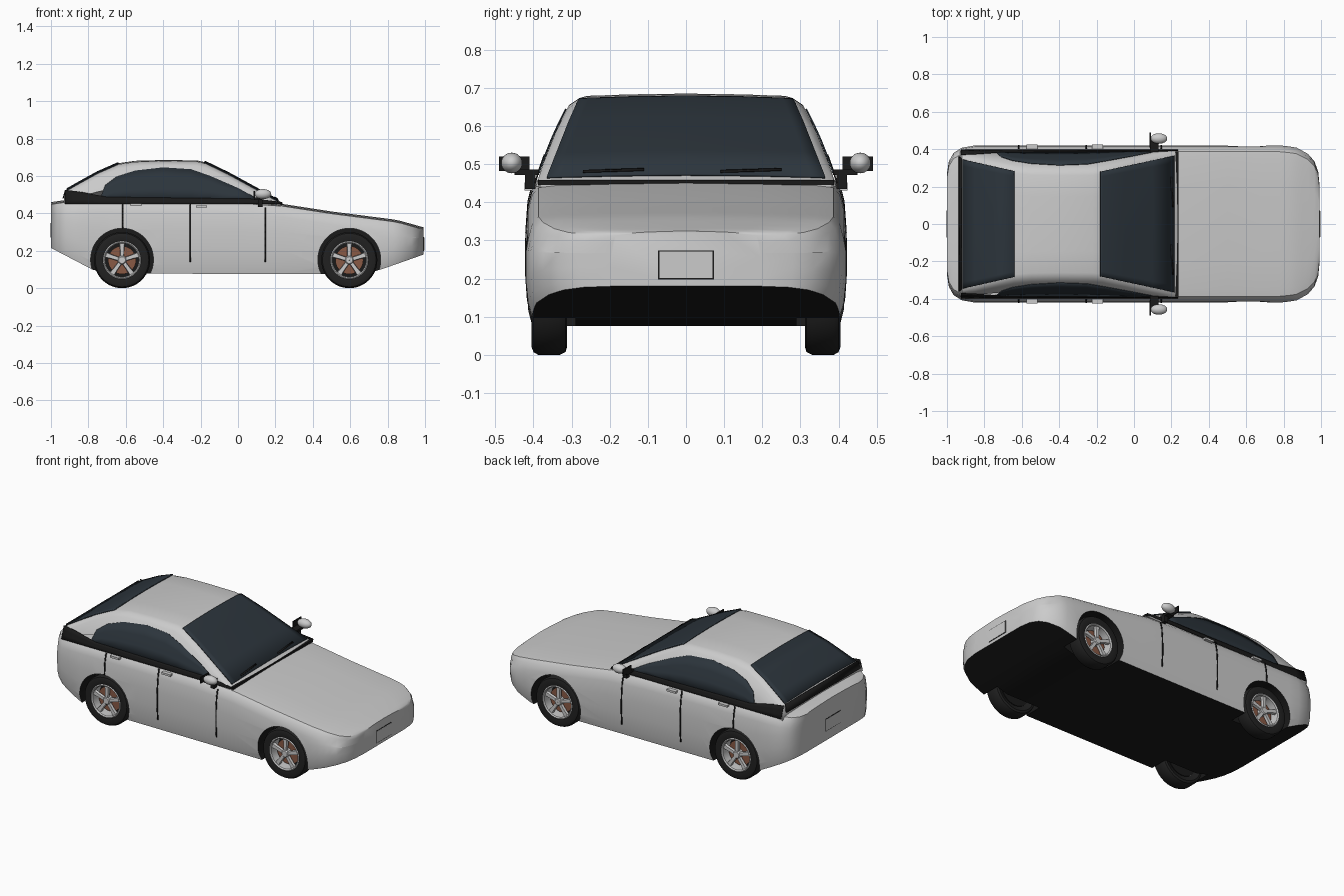
import bpy, bmesh, math
from mathutils import Matrix, Vector

if "Cube" in bpy.data.objects:
    bpy.data.objects.remove(bpy.data.objects["Cube"])


def material(name, rgb):
    m = bpy.data.materials.new(name)
    m.diffuse_color = (*rgb, 1)
    m.use_nodes = True
    m.node_tree.nodes["Principled BSDF"].inputs["Base Color"].default_value = m.diffuse_color
    return m


PAINT = material("paint", (0.6, 0.6, 0.6))
BLACK = material("black_trim", (0.01, 0.01, 0.01))
GLASS = material("dark_glass", (0.025, 0.035, 0.045))
RUBBER = material("rubber", (0.015, 0.015, 0.015))
BRAKE = material("brake_disc", (0.25, 0.1, 0.06))


def finish(name, bm, mats, mirror=False):
    bmesh.ops.recalc_face_normals(bm, faces=bm.faces)
    me = bpy.data.meshes.new(name)
    bm.to_mesh(me)
    bm.free()
    for m in mats:
        me.materials.append(m)
    ob = bpy.data.objects.new(name, me)
    bpy.context.collection.objects.link(ob)
    if mirror:
        mod = ob.modifiers.new("mirror", "MIRROR")
        mod.use_axis = (False, True, False)
    return ob


def skin(name, rows, mats, closed=False, loop=False, mirror=False, thick=0):
    """Quads between rows of points; closed = each row is a ring, loop = last row joins first."""
    bm = bmesh.new()
    vs = [[bm.verts.new(p) for p in r] for r in rows]
    n = len(rows[0])
    pairs = list(zip(vs, vs[1:])) + ([(vs[-1], vs[0])] if loop else [])
    for a, b in pairs:
        for i in range(n if closed else n - 1):
            j = (i + 1) % n
            bm.faces.new((a[i], a[j], b[j], b[i]))
    if closed and not loop:
        bm.faces.new(vs[0])
        bm.faces.new(vs[-1])
    ob = finish(name, bm, mats, mirror)
    if thick:
        mod = ob.modifiers.new("thickness", "SOLIDIFY")
        mod.thickness, mod.offset = thick, 0
    return ob


def box(name, lo, hi, mat, mirror=False):
    bm = bmesh.new()
    lo, hi = Vector(lo), Vector(hi)
    bmesh.ops.create_cube(bm, size=1, matrix=Matrix.Translation((lo + hi) / 2) @ Matrix.Diagonal((*(hi - lo), 1)))
    return finish(name, bm, [mat], mirror)


def lathe(name, profile, cx, mat, seg=40):
    """Revolve a closed (radius, y) profile about a wheel axle, mirrored to both sides."""
    rows = []
    for k in range(seg):
        a = 2 * math.pi * k / seg
        rows.append([(cx + r * math.cos(a), y, 0.15 + r * math.sin(a)) for r, y in profile])
    return skin(name, rows, [mat], closed=True, loop=True, mirror=True)


def lerp(table, x):
    for a, b in zip(table, table[1:]):
        if x <= b[0]:
            t = max(0, (x - a[0]) / (b[0] - a[0]))
            return a[1] + t * (b[1] - a[1])
    return table[-1][1]


def ring(x, half):
    return [(x, y, z) for y, z in half] + [(x, -y, z) for y, z in half[-2:0:-1]]


# Lower body: lofted sections along the length
width = [(-1, .27), (-.99, .335), (-.965, .38), (-.92, .408), (-.85, .42), (.8, .42), (.87, .408),
         (.93, .375), (.965, .335), (.985, .28), (.993, .2)]
top = [(-1, .46), (-.9, .474), (-.6, .474), (0, .466), (.24, .45), (.5, .41), (.85, .365), (.993, .325)]
low = [(-1, .215), (-.78, .1), (-.7, .078), (.68, .075), (.78, .105), (.993, .18)]
rings = []
for x in (-1, -.99, -.965, -.92, -.85, -.78, -.7, -.4, 0, .24, .5, .68, .78, .83, .87, .9, .93, .965, .985, .993):
    w, t, b = lerp(width, x), lerp(top, x), lerp(low, x)
    h = t - b
    rings.append(ring(x, [(0, t), (.5 * w, t - .003), (.82 * w, t - .007), (.92 * w, t - .012),
                          (.96 * w, t - .03), (.985 * w, t - .07), (w, b + .6 * h), (w, b + .35 * h),
                          (.985 * w, b + .12 * h), (.96 * w, b), (0, b)]))
body = skin("body", rings, [PAINT, BLACK], closed=True)
for p in body.data.polygons:
    p.material_index = int(p.normal.z < -.6)

# Wheel arches cut out of the body
for cx in (-.62, .595):
    for s in (1, -1):
        bm = bmesh.new()
        bmesh.ops.create_cone(bm, cap_ends=True, segments=48, radius1=.168, radius2=.168, depth=.24,
                              matrix=Matrix.Translation((cx, s * .41, .152)) @ Matrix.Rotation(math.pi / 2, 4, 'X'))
        for f in bm.faces:
            f.material_index = 1
        cutter = finish("arch_cutter", bm, [PAINT, BLACK])
        cutter.hide_render = True
        mod = body.modifiers.new("arch", "BOOLEAN")
        mod.operation, mod.object, mod.solver = 'DIFFERENCE', cutter, 'EXACT'
        bpy.context.view_layer.objects.active = body
        bpy.ops.object.modifier_apply(modifier=mod.name)
        bpy.data.objects.remove(cutter)

# Cabin shell
roof = [(-.93, .49), (-.92, .525), (-.85, .565), (-.75, .62), (-.64, .668), (-.55, .681), (-.4, .685),
        (-.22, .683), (-.17, .672), (-.05, .614), (.1, .532), (.235, .458)]


def side(z):
    d = z - .46
    return .388 - .3 * d - .6 * d * d


rings = []
for x, t in roof:
    e = side(t)
    half = [(0, t), (.5 * e, t - .002), (e - .03, t - .006), (e - .01, t - .012)]
    for z in (t - .03, (t + .41) / 2, .44):
        z = max(z, .44 if z < .45 else z)
        half.append((side(z), z))
    rings.append(ring(x, half))
skin("cabin", rings, [PAINT], closed=True)


# Windscreen and rear window
def screen(name, xs, w0, w1):
    rows = []
    for i, x in enumerate(xs):
        w = w0 + (w1 - w0) * (x - xs[0]) / (xs[-1] - xs[0])
        rows.append([(x, f * w, lerp(roof, x) + .003 - .007 * f * f) for f in (-1, -.9, -.5, 0, .5, .9, 1)])
    skin(name, rows, [GLASS], thick=.006)


screen("windscreen", (-.18, -.17, -.05, .1, .215), .28, .365)
screen("rear_window", (-.915, -.85, -.75, -.64), .345, .283)


# Side windows and belt trim that follow the cabin side
def side_strip(name, line, z0, mat, gap):
    rows = []
    for x, z1 in line:
        zs = [z0 + (z1 - z0) * k / 3 for k in range(4)]
        rows.append([(x, side(z) + gap, z) for z in zs])
    skin(name, rows, [mat], mirror=True, thick=.004)


side_strip("side_window", [(-.735, .484), (-.71, .55), (-.65, .595), (-.55, .628), (-.4, .645), (-.25, .635),
                           (-.15, .6), (0, .535), (.1, .48)], .476, GLASS, .003)
side_strip("belt_trim", [(-.925, .525), (-.85, .516), (-.7, .487), (.1, .477), (.235, .46)], .45, BLACK, .005)
box("cowl", (.222, -.388, .445), (.238, .388, .459), BLACK)
skin("roof_rear_trim", [[(-.935, -.36, .48), (-.935, .36, .48)], [(-.922, -.35, .525), (-.922, .35, .525)]],
     [BLACK], thick=.006)

# Wipers
for y in (-.2, .16):
    skin("wiper", [[(.205, y - .07, .483), (.195, y + .09, .488)], [(.213, y - .07, .479), (.203, y + .09, .484)]],
         [BLACK], thick=.004)

# Door gaps and handles
for x, z0, z1 in ((-.615, .32, .45), (-.255, .14, .45), (.145, .14, .43)):
    rows = []
    for k in range(9):
        z = z0 + (z1 - z0) * k / 8
        t, b = lerp(top, x), lerp(low, x)
        y = .42 * lerp([(b, .96), (b + .12 * (t - b), .985), (b + .35 * (t - b), 1), (b + .6 * (t - b), 1),
                        (t - .07, .985), (t - .03, .96)], z)
        rows.append([(x - .004, y, z), (x + .004, y, z)])
    skin("door_gap", rows, [BLACK], mirror=True, thick=.004)
for x, z in ((-.545, .446), (-.195, .437)):
    box("door_handle", (x - .03, .4, z - .006), (x + .03, .424, z + .006), PAINT, True)

# Number plates on thin dark frames
for x, s, z in ((.993, 1, .236), (-1, -1, .31)):
    box("plate_frame", (x - .002, -.073, z - .038), (x + .002, .073, z + .038), BLACK)
    box("plate", (x - .003, -.07, z - .035), (x + .003, .07, z + .035), PAINT)

# Door mirrors
bm = bmesh.new()
bmesh.ops.create_uvsphere(bm, u_segments=24, v_segments=14, radius=1,
                          matrix=Matrix.Translation((.133, .457, .503)) @ Matrix.Diagonal((.045, .028, .027, 1)))
finish("mirror_housing", bm, [PAINT], True)
box("mirror_plate", (.083, .41, .482), (.09, .49, .52), BLACK, True)
box("mirror_arm", (.085, .385, .472), (.13, .45, .486), BLACK, True)
box("mirror_foot", (.108, .395, .435), (.132, .422, .476), BLACK, True)

# Wheels
for cx in (-.62, .595):
    lathe("tyre", [(.1, .325), (.13, .312), (.143, .316), (.15, .33), (.15, .388), (.143, .4), (.13, .405),
                   (.1, .4)], cx, RUBBER, 48)
    lathe("rim", [(.09, .328), (.102, .328), (.102, .4), (.096, .404), (.09, .398)], cx, PAINT)
    lathe("brake_disc", [(.001, .35), (.075, .35), (.075, .362), (.001, .362)], cx, BRAKE)
    lathe("wheel_back", [(.001, .32), (.1, .32), (.1, .33), (.001, .33)], cx, BLACK)
    lathe("hub", [(.001, .34), (.024, .34), (.024, .392), (.018, .398), (.001, .398)], cx, PAINT, 24)
    for k in range(5):
        a = math.pi / 2 + k * math.tau / 5
        u, v = Vector((math.cos(a), 0, math.sin(a))), Vector((-math.sin(a), 0, math.cos(a)))
        c = Vector((cx, 0, .15))
        rows = [[c + u * r + v * (q * w) + Vector((0, y, 0)) for q, y in ((-1, .378), (1, .378), (.8, .394), (-.8, .394))]
                for r, w in ((.012, .011), (.06, .012), (.094, .016))]
        skin("spoke", rows, [PAINT], closed=True, mirror=True)

# Smooth shading with sharp edges kept
bpy.ops.object.select_all(action='SELECT')
bpy.ops.object.shade_smooth_by_angle(angle=math.radians(35))
